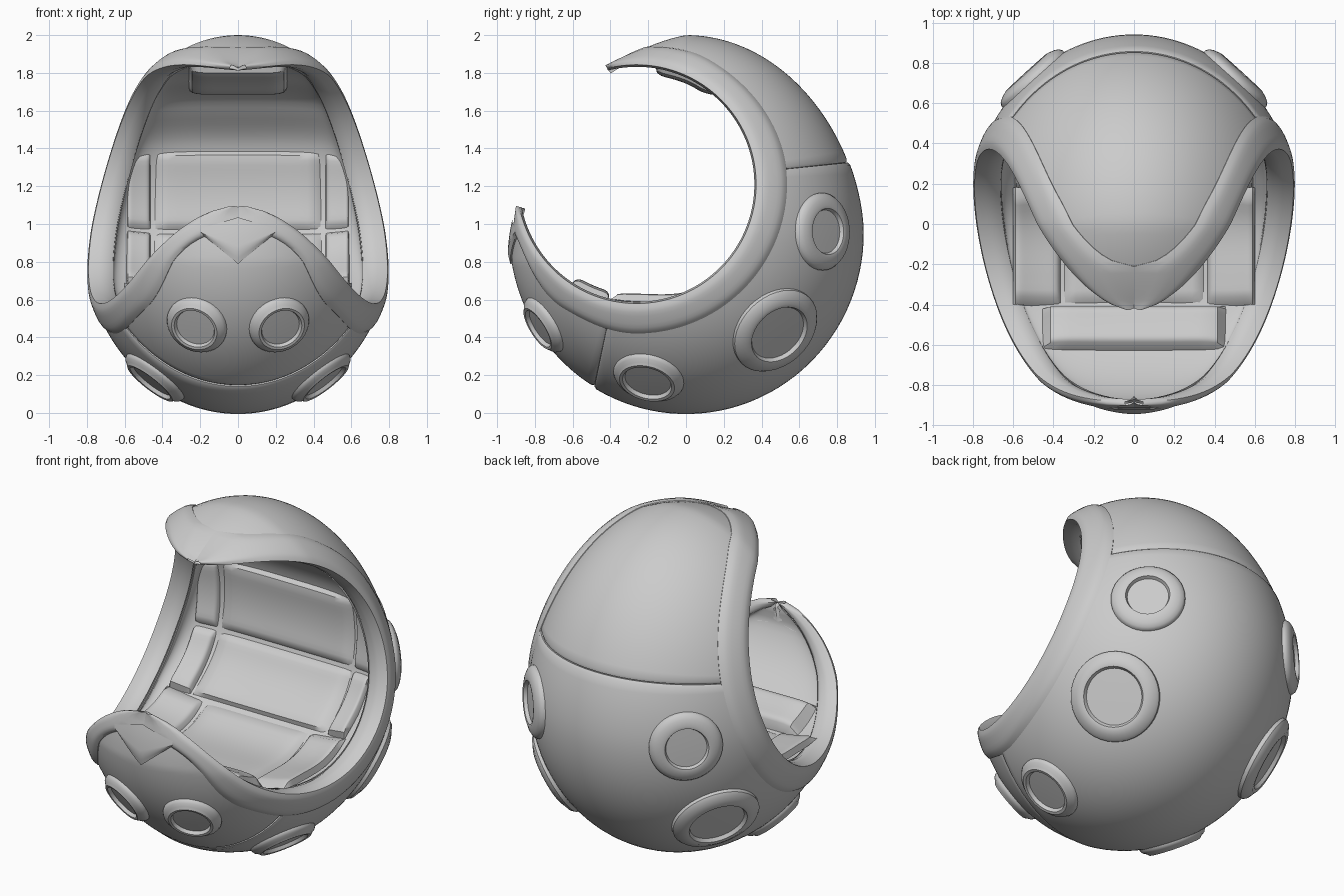
import bpy, bmesh, math
from mathutils import Vector

cube = bpy.data.objects.get("Cube")
if cube:
    bpy.data.objects.remove(cube, do_unlink=True)

grey = bpy.data.materials.new("plain_grey")
grey.use_nodes = True
grey.diffuse_color = (0.6, 0.6, 0.6, 1)
grey.node_tree.nodes["Principled BSDF"].inputs["Base Color"].default_value = (0.6, 0.6, 0.6, 1)

CY, CZ, CUT, WIDE = -0.26, 1.21, 0.63, 0.82   # axis and radius of the opening, body half width


def outline(y, z):
    """Egg-shaped side outline: 1 on the silhouette, less inside."""
    h = z - 0.95
    q = (y / 0.935) ** 2 + ((h / 1.05) ** 1.8 if h > 0 else (h / 0.95) ** 2)
    q += 0.65 * max(0, z - 1.5) * max(0, -y)
    return q + 0.8 * max(0, -y - 0.5) * max(0, z - 0.8)


def half_width(y, z):
    return WIDE * math.sqrt(max(0, 1 - outline(y, z)))


def normal(p):
    e = 0.002
    return Vector((2 * p.x / WIDE ** 2,
                   (outline(p.y + e, p.z) - outline(p.y - e, p.z)) / (2 * e),
                   (outline(p.y, p.z + e) - outline(p.y, p.z - e)) / (2 * e))).normalized()


def polar(deg, r):
    a = math.radians(deg)
    return CY + r * math.cos(a), CZ + r * math.sin(a)


def reach(deg):
    """Distance from the opening axis to the silhouette."""
    lo, hi = 0.3, 1.7
    for _ in range(40):
        mid = (lo + hi) / 2
        lo, hi = (mid, hi) if outline(*polar(deg, mid)) < 1 else (lo, mid)
    return lo


def on_body(deg, r, off=0.0):
    y, z = polar(deg, r)
    p = Vector((half_width(y, z), y, z))
    q = p + normal(p) * off
    q.x = max(0, q.x) if p.x > 0.004 else 0
    return q


def table(points):
    """Smooth interpolation through a few (angle, value) pairs."""
    def f(a):
        for (a0, v0), (a1, v1) in zip(points, points[1:]):
            if a <= a1:
                t = min(1, max(0, (a - a0) / (a1 - a0)))
                return v0 + (v1 - v0) * t * t * (3 - 2 * t)
        return points[-1][1]
    return f


def spread(a, b, n):
    return [a + (b - a) * i / n for i in range(n + 1)]


def sheet(name, rows, outward=True, closed=False, mirror=True, angle=40):
    """Skin a grid of points and mirror it."""
    bm = bmesh.new()
    grid = [[bm.verts.new(p) for p in row] for row in rows]
    for a, b in zip(grid, grid[1:]):
        n = len(a)
        for j in range(n if closed else n - 1):
            k = (j + 1) % n
            bm.faces.new((a[j], a[k], b[k], b[j]))
    bmesh.ops.remove_doubles(bm, verts=bm.verts, dist=0.0008)
    bmesh.ops.recalc_face_normals(bm, faces=bm.faces)
    side = 0
    for f in bm.faces:
        c = f.calc_center_median()
        side += f.calc_area() * f.normal.dot(Vector((c.x, c.y - CY, c.z - CZ)))
    if (side > 0) != outward:
        bmesh.ops.reverse_faces(bm, faces=bm.faces)
    me = bpy.data.meshes.new(name)
    bm.to_mesh(me)
    bm.free()
    me.materials.append(grey)
    ob = bpy.data.objects.new(name, me)
    bpy.context.collection.objects.link(ob)
    if mirror:
        mod = ob.modifiers.new("mirror", 'MIRROR')
        mod.merge_threshold = 0.001
    bpy.ops.object.select_all(action='DESELECT')
    bpy.context.view_layer.objects.active = ob
    ob.select_set(True)
    bpy.ops.object.shade_smooth_by_angle(angle=math.radians(angle))
    return ob


def tip(start, step):
    a = start
    while reach(a) > CUT + 0.002:
        a += step
    return a


LOW, HIGH = tip(-150, -0.25), tip(80, 0.25)
band = table([(-190, 0.06), (-156, 0.06), (-120, 0.13), (-90, 0.16),
              (0, 0.165), (60, 0.13), (96, 0.09), (115, 0.09)])
depth = table([(-190, 0.64), (-150, 0.67), (-115, 0.66), (-90, 0.66), (-55, 0.72),
               (-20, 0.78), (14, 0.77), (35, 0.72), (58, 0.65), (80, 0.64), (115, 0.64)])

# Outer shell panels, with sunken edges at the seams
def panel(name, a0, a1, lift):
    angles = [a0, a0 + 0.1] + spread(a0 + 0.9, a1 - 0.9, 44) + [a1 - 0.1, a1]
    rows = []
    for i, a in enumerate(angles):
        far = reach(a)
        near = min(CUT + band(a) - 0.02, far)
        off = -0.03 if i in (0, len(angles) - 1) else lift - (0.008 if i in (1, len(angles) - 2) else 0)
        rows.append([on_body(a, near + (far - near) * math.sin(t * math.pi / 2), off)
                     for t in spread(0, 1, 24)])
    sheet(name, rows)


panel("hood_panel", 6, HIGH, 0.0)
panel("body_panel", -102, 6, 0.006)
panel("front_panel", LOW, -102, 0.0)

# Thick rolled rim around the opening
rows = []
for a in spread(LOW, HIGH, 120):
    far = reach(a)
    edge = min(CUT + band(a), far)
    row = [on_body(a, CUT + (edge - CUT) * t, 0.004 + 0.018 * (1 - (2 * t - 1) ** 4))
           for t in spread(0, 1, 8)]
    lip = on_body(a, CUT)
    back = on_body(a, edge, -0.03)
    for inward, drop in ((0.13, 0.05), (0.13, 0.015), (0.10, -0.004), (0.05, -0.008)):
        y, z = polar(a, min(CUT + drop, far))
        row.append(Vector((max(0, lip.x - inward), y, z)))
    row.insert(9, back)
    rows.append(row)
sheet("opening_rim", rows, closed=True, angle=50)

# Pointed notch of the rim on the front panel
def front_point(x, z, off):
    lo, hi = -1.1, -0.4
    for _ in range(40):
        mid = (lo + hi) / 2
        inside = (x / WIDE) ** 2 + outline(mid, z) < 1
        lo, hi = (lo, mid) if inside else (mid, hi)
    p = Vector((x, lo, z))
    q = p + normal(p) * off
    q.x = q.x if x > 0 else 0
    return q


rows = []
for x in spread(0, 0.19, 10):
    low = 0.79 + 0.82 * x
    top = 1.03 - 0.3 * x
    rows.append([front_point(x, low, -0.02)] +
                [front_point(x, low + (top - low) * t, 0.008 + 0.014 * min(1, 4 * t))
                 for t in spread(0, 1, 8)])
sheet("front_notch", rows)

# Inner lining
rows = []
for a in spread(LOW, HIGH, 90):
    wall = max(0, on_body(a, CUT).x - 0.125)
    deep = min(depth(a), max(CUT, reach(a) - 0.03))
    row = []
    for t in spread(0, 1, 18):
        c, s = math.cos(t * math.pi / 2), math.sin(t * math.pi / 2)
        y, z = polar(a, CUT + (deep - CUT) * max(0, s) ** 0.6)
        row.append(Vector((wall * max(0, c) ** 0.6 if t < 1 else 0, y, z)))
    rows.append(row)
sheet("inner_lining", rows, outward=False)

# Padded cushions on the lining
def cushion(name, a0, a1, x0, x1, puff, mirror=False):
    rows = []
    for u in spread(-1, 1, 16):
        a = (a0 + a1) / 2 + u * (a1 - a0) / 2
        row = []
        for v in spread(-1, 1, 20):
            x = (x0 + x1) / 2 + v * (x1 - x0) / 2
            swell = math.sqrt(max(0, (1 - u ** 8) * (1 - v ** 8)))
            y, z = polar(a, depth(a) + 0.02 - (puff + 0.02) * swell - 0.06 * (abs(x) / 0.6) ** 4)
            row.append(Vector((x, y, z)))
        rows.append(row)
    sheet(name, rows, outward=False, mirror=mirror)


for label, a0, a1 in (("upper_back", -19, 14), ("lower_back", -50, -19)):
    cushion(label + "_cushion", a0, a1, -0.46, 0.46, 0.035)
    cushion(label + "_bolster", a0, a1, 0.46, 0.59, 0.03, True)
cushion("seat_cushion", -103, -50, -0.36, 0.36, 0.03)
cushion("seat_bolster", -103, -50, 0.36, 0.6, 0.035, True)
cushion("front_roll", -124, -103, -0.46, 0.46, 0.075)
cushion("head_cushion", 46, 82, -0.27, 0.27, 0.055)

# Round ports with raised rings and shallow dishes
def port(name, y, z, radius, hole):
    p = Vector((half_width(y, z), y, z))
    turn = normal(p).to_track_quat('Z', 'Y')
    profile = [(radius, -0.06), (radius, -0.008), (radius * 0.95, 0.008), (radius * 0.85, 0.02),
               (hole * 1.15, 0.032), (hole * 1.02, 0.03), (hole * 0.95, 0.01), (hole * 0.6, 0.011), (0, 0.012)]
    rows = [[p + turn @ Vector((r * math.cos(a), r * math.sin(a), h))
             for a in spread(0, 2 * math.pi * 39 / 40, 39)] for r, h in profile]
    sheet(name, rows, closed=True, angle=35)


port("rear_port", 0.73, 0.96, 0.205, 0.12)
port("large_side_port", 0.48, 0.43, 0.25, 0.165)
port("lower_side_port", -0.2, 0.18, 0.19, 0.13)
port("front_port", -0.76, 0.46, 0.165, 0.11)
